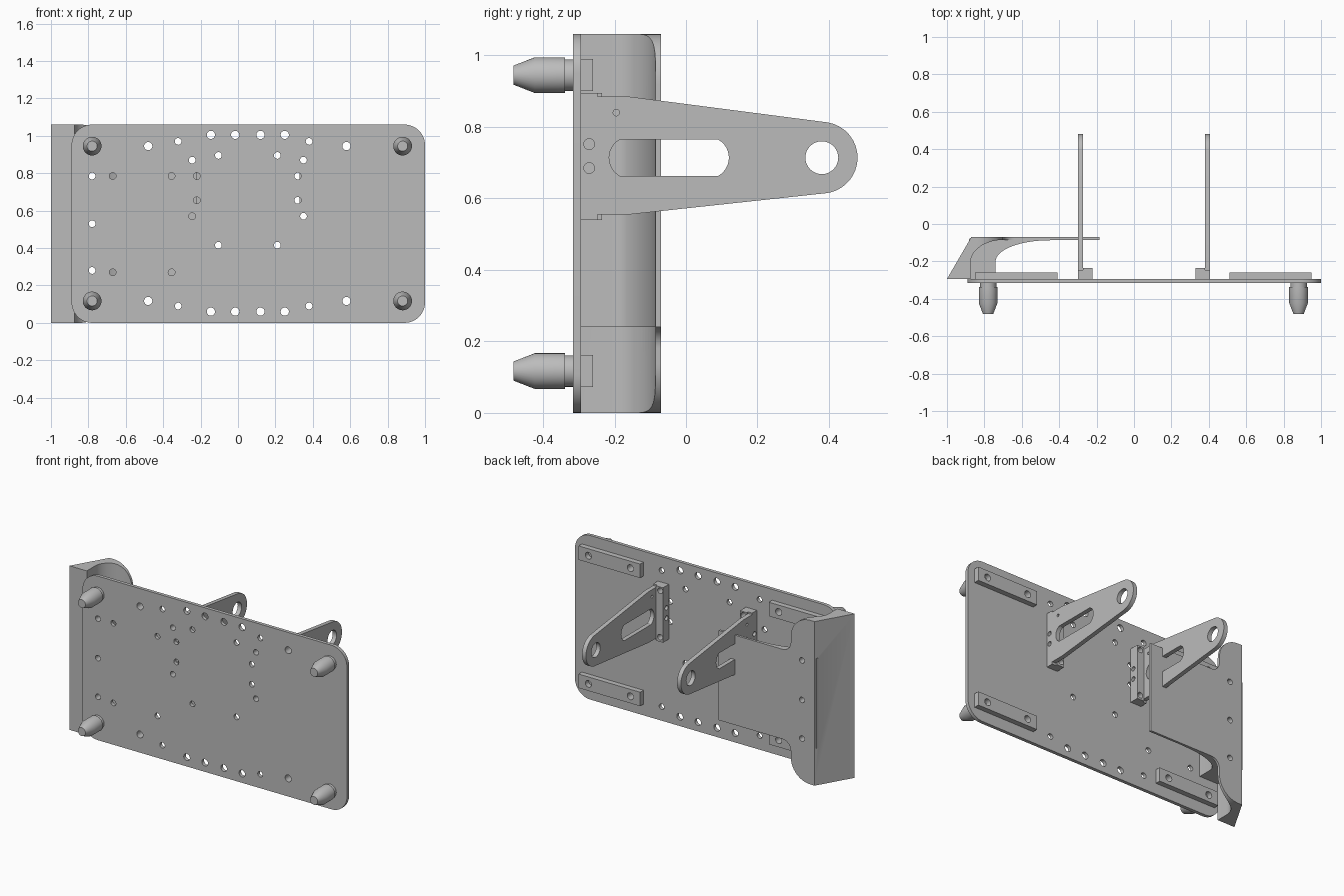
import bpy, bmesh, math
from mathutils import Vector

if "Cube" in bpy.data.objects:
    bpy.data.objects.remove(bpy.data.objects["Cube"], do_unlink=True)

grey = bpy.data.materials.new("plain_grey")
grey.use_nodes = True
grey.diffuse_color = (0.5, 0.5, 0.5, 1)
grey.node_tree.nodes["Principled BSDF"].inputs["Base Color"].default_value = (0.5, 0.5, 0.5, 1)

# Ways to place a flat profile (u, v) with depth w along an axis
AXES = {
    "x": lambda u, v, w: (w, u, v),
    "y": lambda u, v, w: (u, w, v),
    "z": lambda u, v, w: (u, v, w),
}


def arc(cx, cy, a, b, start, end, n=12):
    angles = [math.radians(start + (end - start) * i / n) for i in range(n + 1)]
    return [(cx + a * math.cos(t), cy + b * math.sin(t)) for t in angles]


def circle(cx, cy, r, n=24):
    return arc(cx, cy, r, r, 0, 360, n)[:-1]


def rect(x0, y0, x1, y1):
    return [(x0, y0), (x1, y0), (x1, y1), (x0, y1)]


def rounded_rect(x0, y0, x1, y1, r):
    return (arc(x1 - r, y0 + r, r, r, -90, 0) + arc(x1 - r, y1 - r, r, r, 0, 90)
            + arc(x0 + r, y1 - r, r, r, 90, 180) + arc(x0 + r, y0 + r, r, r, 180, 270))


def finish(name, bm):
    bmesh.ops.recalc_face_normals(bm, faces=bm.faces)
    mesh = bpy.data.meshes.new(name)
    bm.to_mesh(mesh)
    bm.free()
    mesh.materials.append(grey)
    obj = bpy.data.objects.new(name, mesh)
    bpy.context.collection.objects.link(obj)
    return obj


def prism(name, axis, loops, w0, w1):
    """Extrude closed loops; inner loops become holes."""
    bm = bmesh.new()
    edges = []
    for loop in loops:
        vs = [bm.verts.new((u, v, 0)) for u, v in loop]
        edges += [bm.edges.new((vs[i - 1], vs[i])) for i in range(len(vs))]
    bmesh.ops.triangle_fill(bm, edges=edges, use_beauty=True, normal=(0, 0, 1))
    ext = bmesh.ops.extrude_face_region(bm, geom=bm.faces[:])
    top = {g for g in ext["geom"] if isinstance(g, bmesh.types.BMVert)}
    for v in bm.verts:
        v.co = Vector(AXES[axis](v.co.x, v.co.y, w1 if v in top else w0))
    return finish(name, bm)


def combine(obj, tool, operation):
    mod = obj.modifiers.new("combine", "BOOLEAN")
    mod.operation = operation
    mod.solver = "EXACT"
    mod.object = tool
    activate(obj)
    bpy.ops.object.modifier_apply(modifier=mod.name)
    bpy.data.objects.remove(tool, do_unlink=True)


def activate(obj):
    bpy.ops.object.select_all(action="DESELECT")
    obj.select_set(True)
    bpy.context.view_layer.objects.active = obj


FRONT, BACK, TOP = -0.316, -0.294, 1.06
ROWS = (0.117, 0.945)

# Base plate with its drilled pattern
holes = [(x, z, 0.022) for x in (-0.48, 0.58) for z in ROWS]
holes += [(x, z, 0.022) for x in (-0.145, -0.015, 0.12, 0.25) for z in (0.06, 1.005)]
small = [((-0.32, 0.38), (0.09, 0.97)), ((-0.245, 0.35), (0.57, 0.87)),
         ((-0.105, 0.21), (0.415, 0.895)), ((-0.22, 0.32), (0.655, 0.785)),
         ((-0.67, -0.355), (0.27, 0.785)), ((-0.78,), (0.28, 0.53, 0.785))]
holes += [(x, z, 0.018) for xs, zs in small for x in xs for z in zs]
prism("base_plate", "y",
      [rounded_rect(-0.89, 0, 1, TOP, 0.11)] + [circle(*h) for h in holes], FRONT, BACK)

# Reinforcing bars and locating pins
for side, x in (("right", -0.78), ("left", 0.88)):
    bar_x = -0.85 if x < 0 else 0.51
    bolt_x = -0.48 if x < 0 else 0.58
    for level, z in zip(("lower", "upper"), ROWS):
        prism(f"{level}_{side}_bar", "y",
              [rect(bar_x, z - 0.045, bar_x + 0.44, z + 0.045),
               circle(x, z, 0.022), circle(bolt_x, z, 0.022)], BACK, -0.26)
        bm = bmesh.new()
        profile = [(0, -0.482), (0.027, -0.482), (0.05, -0.423), (0.05, -0.338),
                   (0.044, -0.338), (0.044, -0.305), (0, -0.305)]
        vs = [bm.verts.new((x + r, y, z)) for r, y in profile]
        es = [bm.edges.new(p) for p in zip(vs, vs[1:])]
        bmesh.ops.spin(bm, geom=vs + es, cent=(x, 0, z), axis=(0, 1, 0),
                       angle=math.tau, steps=32)
        bmesh.ops.remove_doubles(bm, verts=bm.verts, dist=0.0001)
        finish(f"{level}_{side}_pin", bm)

# Pivot arms with slot and eye, each on an L-shaped bracket
MID = 0.714
arm = ([(-0.247, 0.555), (-0.16, 0.555)] + arc(0.38, MID, 0.1, 0.1, -83, 83, 24)
       + [(-0.16, 0.885), (-0.247, 0.885)])
slot = arc(0.062, MID, 0.058, 0.058, -61, 61) + arc(-0.157, MID, 0.058, 0.058, 119, 241)
for side, outer, inward in (("right", -0.3, 1), ("left", 0.407, -1)):
    inner = outer + 0.028 * inward
    edge = outer + 0.078 * inward
    prism(f"{side}_arm", "x",
          [arm, slot, circle(0.38, MID, 0.046, 32), circle(-0.195, 0.84, 0.009, 16)],
          outer, inner)
    bracket = prism(f"{side}_bracket", "z",
                    [[(outer, BACK), (edge, BACK), (edge, -0.235), (inner, -0.235),
                      (inner, -0.247), (outer, -0.247)]], 0.54, 0.895)
    bolt_x = -0.245 if inward > 0 else 0.35
    combine(bracket, prism("cutter", "y", [circle(bolt_x, z, 0.018) for z in (0.57, 0.87)],
                           -0.4, 0), "DIFFERENCE")
    combine(bracket, prism("cutter", "x", [circle(-0.271, z, 0.015) for z in (0.685, 0.752)],
                           outer - 0.1 * inward, edge + 0.1 * inward), "DIFFERENCE")

# Side guard: wedge-shaped wall curving into a thin tab
wall = ([(-1, BACK), (-0.875, BACK)] + arc(-0.7, -0.21, 0.175, 0.125, 180, 90, 16)
        + [(-0.185, -0.085), (-0.185, -0.07), (-0.87, -0.07)])
guard = prism("side_guard", "z", [wall], 0, TOP)
LOW, HIGH = 0.24, TOP - 0.24
lower = arc(-0.84, 0.14, 0.14, 0.14, -90, 0) + arc(-0.64, 0.18, 0.06, 0.06, 180, 90)
lower = [(-1.2, -0.0)] + lower + [(-0.1, LOW)]
outline = lower + [(x, TOP - z) for x, z in reversed(lower)]
combine(guard, prism("cutter", "y", [outline], -0.5, 0.1), "INTERSECT")

# Thicker middle of the guard, bolted to the base plate
core = ([(-0.93, BACK), (-0.74, BACK)] + arc(-0.45, -0.2, 0.29, 0.113, 180, 90, 16)
        + [(-0.45, -0.078), (-0.88, -0.078)])
combine(guard, prism("core", "z", [core], LOW, HIGH), "UNION")
combine(guard, prism("cutter", "y", [circle(-0.78, z, 0.018) for z in (0.28, 0.53, 0.785)],
                     -0.5, 0.1), "DIFFERENCE")

# Smooth the rounded surfaces, keep edges crisp
for obj in list(bpy.context.collection.objects):
    if obj.type == "MESH" and grey.name in obj.data.materials:
        activate(obj)
        bpy.ops.object.shade_smooth_by_angle(angle=math.radians(30))
